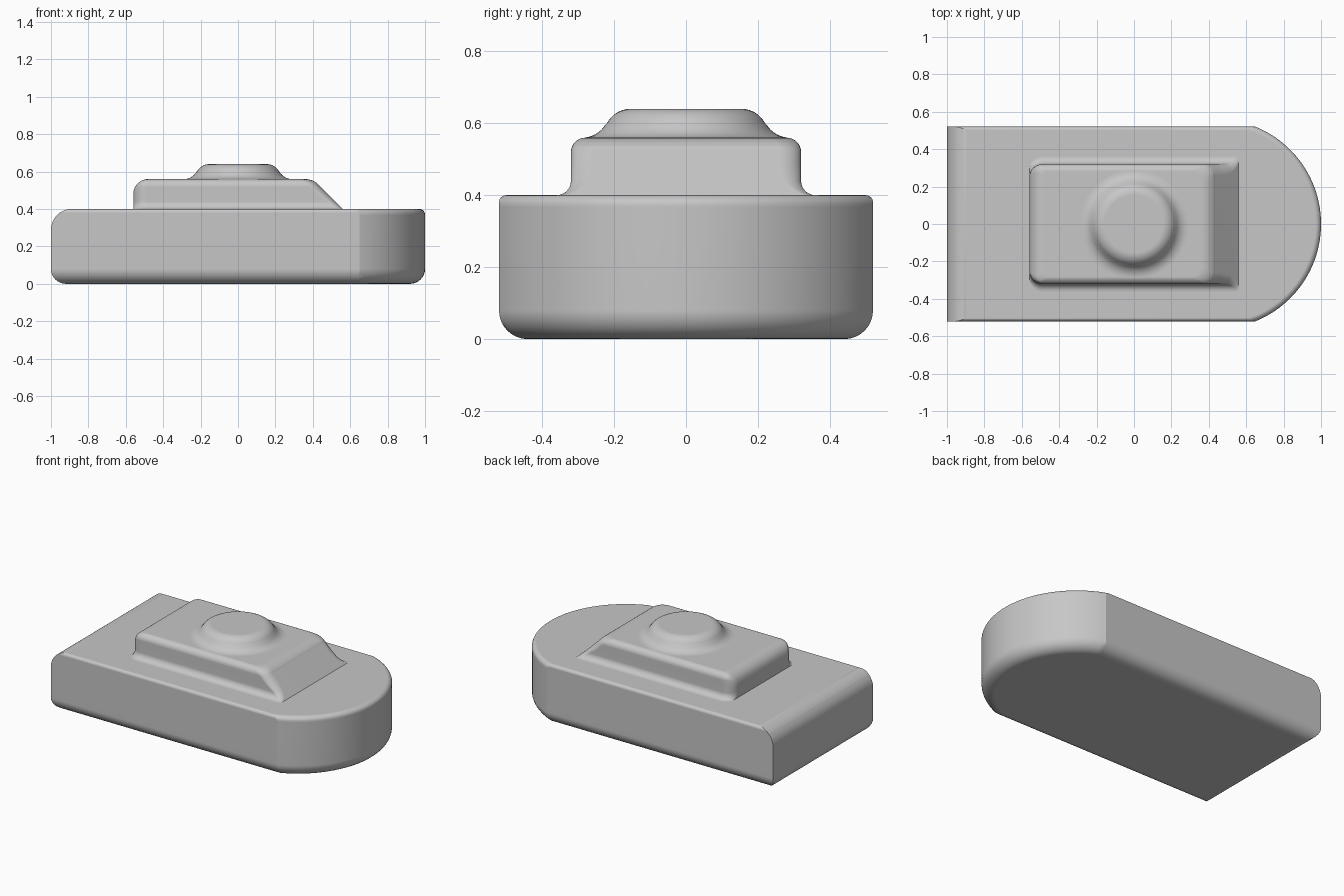
import bpy
import bmesh
from math import sin, cos, pi, sqrt, atan2

cube = bpy.data.objects.get("Cube")
if cube:
    bpy.data.objects.remove(cube, do_unlink=True)

grey = bpy.data.materials.new("plain_grey")
grey.use_nodes = True
GREY = (0.57, 0.57, 0.57, 1)
grey.diffuse_color = GREY
grey.node_tree.nodes["Principled BSDF"].inputs["Base Color"].default_value = GREY

STEPS = 8


def fillet(d, r):
    """Inset of a rounded edge at distance d from the face it blends into."""
    return r - sqrt(max(0, r * r - (r - d) ** 2)) if d < r else 0


def levels(r):
    """Distances from a face that sample a fillet evenly by angle."""
    return [r * (1 - cos(i * pi / 2 / STEPS)) for i in range(STEPS + 1)]


def corner(cx, cy, r, start):
    """Quarter circle, counter-clockwise from the start angle."""
    angles = [start + i * pi / 2 / STEPS for i in range(STEPS + 1)]
    return [(cx + r * cos(a), cy + r * sin(a)) for a in angles]


def loft(name, layers, bottom_cap):
    """Skin closed outlines given as (z, points), lowest first."""
    bm = bmesh.new()
    rings = [[bm.verts.new((x, y, z)) for x, y in pts] for z, pts in layers]
    n = len(rings[0])
    for low, high in zip(rings, rings[1:]):
        for i in range(n):
            j = (i + 1) % n
            bm.faces.new((low[i], low[j], high[j], high[i]))
    bm.faces.new(rings[-1])
    if bottom_cap:
        bm.faces.new(rings[0][::-1])
    mesh = bpy.data.meshes.new(name)
    bm.to_mesh(mesh)
    bm.free()
    mesh.materials.append(grey)
    obj = bpy.data.objects.new(name, mesh)
    bpy.context.collection.objects.link(obj)
    bpy.ops.object.select_all(action="DESELECT")
    obj.select_set(True)
    bpy.context.view_layer.objects.active = obj
    bpy.ops.object.shade_smooth_by_angle(angle=pi / 9)
    weighted = obj.modifiers.new("flat_face_normals", "WEIGHTED_NORMAL")
    weighted.keep_sharp = True
    return obj


# Base: slab with one square end and one bowed end, rounded top and bottom
HEIGHT, HALF, FOOT, END, SIDE, BOW = 0.4, 0.52, 0.08, 0.11, 0.02, 0.03
BOW_X, BOW_R = 0.439, 0.561


def base_outline(z):
    under, top = fillet(z, FOOT), HEIGHT - z
    half = HALF - under - fillet(top, SIDE)
    left = -1 + under + fillet(top, END)
    radius = BOW_R - under - fillet(top, BOW)
    a = atan2(half, sqrt(radius ** 2 - half ** 2))
    arc = [-a + 2 * a * i / 48 for i in range(49)]
    bow = [(BOW_X + radius * cos(t), radius * sin(t)) for t in arc]
    return [(left, -half)] + bow + [(left, half)]


heights = levels(FOOT) + [HEIGHT - d for r in (END, SIDE, BOW) for d in levels(r)]
heights = sorted({round(z, 5) for z in heights})
loft("base", [(z, base_outline(z)) for z in heights], True)

# Block: flared long sides, rounded back end, sloping front end
LOW, TOP = 0.4, 0.56


def block_outline(z):
    half = 0.32 + fillet(z - LOW, 0.04) - fillet(TOP - z, 0.04)
    back = fillet(TOP - z, 0.08)
    left = -0.56 + back
    right = 0.96 - z
    if z > 0.53:
        right = 0.36 + sqrt(max(0, 0.01 - (z - 0.46) ** 2))
    rl = max(0.03, 0.07 - back)
    rr = 0.02 + 0.04 * min(1, (z - LOW) / 0.06)
    return (corner(right - rr, -half + rr, rr, -pi / 2)
            + corner(right - rr, half - rr, rr, 0)
            + corner(left + rl, half - rl, rl, pi / 2)
            + corner(left + rl, -half + rl, rl, pi))


heights = [LOW + d for d in levels(0.04)]
heights += [TOP - d for r in (0.04, 0.08) for d in levels(r)]
heights = sorted({round(z, 5) for z in heights})
loft("upper_block", [(z, block_outline(z)) for z in heights], False)

# Button: round boss with a flared foot and a rounded rim
profile = []
for i in range(STEPS + 1):
    a = i * pi / 3 / STEPS
    profile.append((0.29 - 0.075 * sin(a), TOP + 0.07 * (1 - cos(a))))
for i in range(STEPS + 1):
    a = pi / 3 * (1 - i / STEPS)
    profile.append((0.155 + 0.075 * sin(a), 0.64 - 0.08 * (1 - cos(a))))
turns = [2 * pi * i / 64 for i in range(64)]
loft("round_button",
     [(z, [(r * cos(t), r * sin(t)) for t in turns]) for r, z in profile], False)
